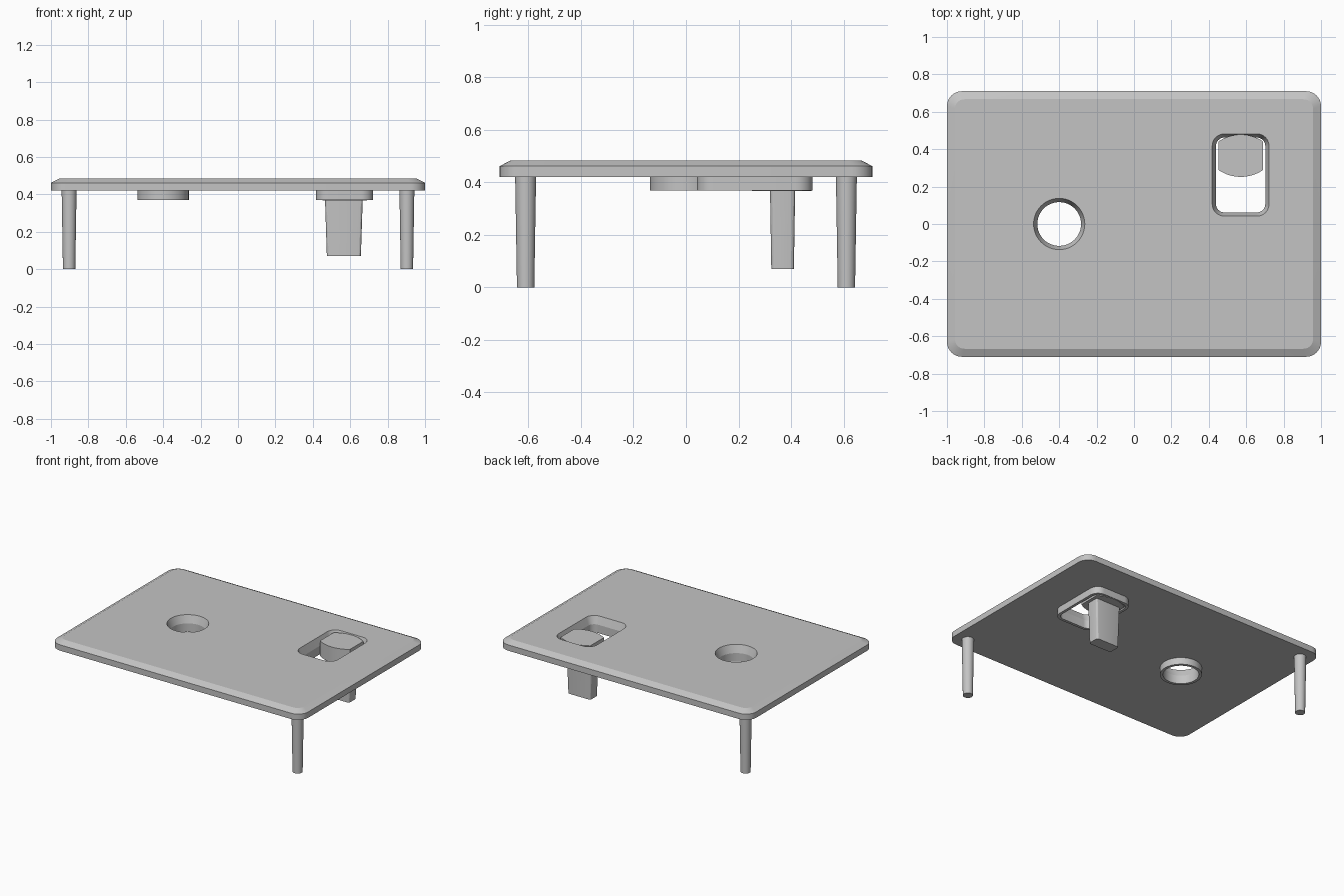
import bpy
import bmesh
from math import sin, cos, pi, asin

if "Cube" in bpy.data.objects:
    bpy.data.objects.remove(bpy.data.objects["Cube"], do_unlink=True)

grey = bpy.data.materials.new("plain grey")
grey.use_nodes = True
grey.diffuse_color = (0.55, 0.55, 0.55, 1)
grey.node_tree.nodes["Principled BSDF"].inputs["Base Color"].default_value = (0.55, 0.55, 0.55, 1)


def circle(r, n=48):
    return [(r * cos(2 * pi * i / n), r * sin(2 * pi * i / n)) for i in range(n)]


def rounded(hx, hy, r, n=8):
    """Rounded rectangle outline, counter-clockwise."""
    pts = []
    for q, (sx, sy) in enumerate([(1, 1), (-1, 1), (-1, -1), (1, -1)]):
        for i in range(n + 1):
            a = (q + i / n) * pi / 2
            pts.append((sx * (hx - r) + r * cos(a), sy * (hy - r) + r * sin(a)))
    return pts


def barrel(hx, hy, side, n=16):
    """Straight left and right sides joined by shallow arcs."""
    rise = hy - side
    r = (hx * hx + rise * rise) / (2 * rise)
    a = asin(hx / r)
    arc = [(r * sin(a - 2 * a * i / n), hy - r + r * cos(a - 2 * a * i / n)) for i in range(n + 1)]
    return arc + [(-x, -y) for x, y in arc]


def loft(name, x, y, rings):
    """Closed solid through (outline, height) rings, bottom to top."""
    bm = bmesh.new()
    loops = [[bm.verts.new((px + x, py + y, z)) for px, py in pts] for pts, z in rings]
    for lo, hi in zip(loops, loops[1:]):
        for i in range(len(lo)):
            j = (i + 1) % len(lo)
            bm.faces.new((lo[i], lo[j], hi[j], hi[i]))
    bm.faces.new(loops[0][::-1])
    bm.faces.new(loops[-1])
    mesh = bpy.data.meshes.new(name)
    bm.to_mesh(mesh)
    bm.free()
    mesh.materials.append(grey)
    ob = bpy.data.objects.new(name, mesh)
    bpy.context.collection.objects.link(ob)
    return ob


def activate(ob):
    bpy.ops.object.select_all(action='DESELECT')
    ob.select_set(True)
    bpy.context.view_layer.objects.active = ob


def cut(ob, cutter):
    activate(ob)
    mod = ob.modifiers.new("cut", 'BOOLEAN')
    mod.operation = 'DIFFERENCE'
    mod.solver = 'EXACT'
    mod.object = cutter
    bpy.ops.object.modifier_apply(modifier=mod.name)


BOTTOM, TOP, COLLAR = 0.42, 0.484, 0.37

# Plate with a sloped upper edge
plate = loft("plate", 0, 0, [
    (rounded(1, 0.71, 0.08), BOTTOM),
    (rounded(1, 0.71, 0.08), 0.462),
    (rounded(0.957, 0.667, 0.05), TOP)])
parts = [plate]

# Tapered openings, each with a collar under the plate
openings = [
    ("round", -0.4, 0, circle(0.137), circle(0.117)),
    ("slot", 0.57, 0.262, rounded(0.152, 0.22, 0.065), rounded(0.132, 0.2, 0.045)),
]
for name, x, y, outer, inner in openings:
    collar = loft(name + "_collar", x, y, [(outer, COLLAR), (outer, BOTTOM)])
    cutter = loft(name + "_cutter", x, y, [
        (inner, COLLAR - 0.05), (inner, 0.43), (outer, TOP), (outer, TOP + 0.05)])
    cutter.hide_render = True
    cut(plate, cutter)
    cut(collar, cutter)
    bpy.data.objects.remove(cutter, do_unlink=True)
    parts.append(collar)

# Button in the slot: cap and tapered post below
cap = barrel(0.118, 0.113, 0.077)
parts.append(loft("button_cap", 0.571, 0.365, [(cap, 0.367), (cap, 0.478)]))
parts.append(loft("button_post", 0.566, 0.368, [
    (rounded(0.091, 0.043, 0.015, 4), 0.07),
    (rounded(0.101, 0.048, 0.015, 4), 0.38)]))

# Two tapered legs on opposite corners
for name, s in (("front_left_leg", 1), ("back_right_leg", -1)):
    parts.append(loft(name, 0.903 * s, -0.611 * s, [
        (circle(0.033, 32), 0), (circle(0.04, 32), BOTTOM + 0.01)]))

for ob in parts:
    activate(ob)
    bpy.ops.object.shade_smooth_by_angle(angle=pi / 9)
